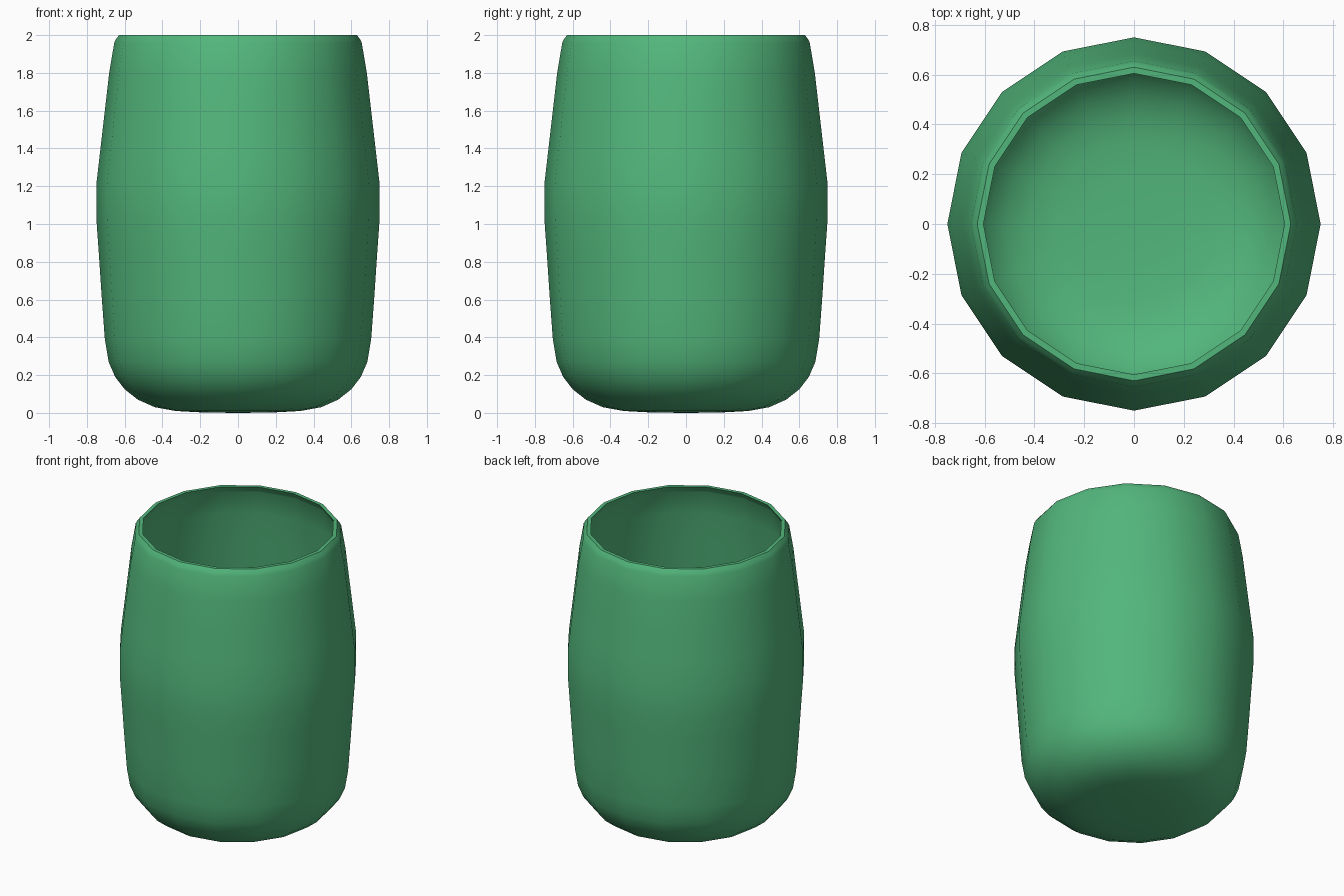
import bpy, bmesh, math
from mathutils import Vector

default = bpy.data.objects.get("Cube")
if default:
    bpy.data.objects.remove(default)

SIDES = 16
WALL = 0.025

# Green glaze
green = bpy.data.materials.new("green")
green.use_nodes = True
colour = (0.085, 0.47, 0.2, 1)
green.diffuse_color = colour
green.node_tree.nodes["Principled BSDF"].inputs["Base Color"].default_value = colour

# Outer profile (radius, height) from the base centre up to the lip
outer = [Vector(p) for p in (
    (0, 0), (0.18, 0.002), (0.33, 0.01), (0.44, 0.03), (0.53, 0.07), (0.6, 0.125),
    (0.65, 0.19), (0.685, 0.27), (0.705, 0.39), (0.722, 0.62), (0.738, 0.86),
    (0.75, 1.03), (0.75, 1.21), (0.727, 1.41), (0.705, 1.6), (0.682, 1.8),
    (0.655, 1.96), (0.645, 1.98), (0.63, 2.0))]

# Inner profile: the outer one moved inwards by the wall thickness
inner = [Vector((0, WALL))]
for before, here, after in zip(outer, outer[1:], outer[2:]):
    along = (after - before).normalized()
    inner.append(here + WALL * Vector((-along.y, along.x)))
inner.append(outer[-1] - Vector((WALL, 0)))
profile = outer + inner[::-1]

# Revolve the closed wall section into a vessel
bm = bmesh.new()
verts = [bm.verts.new((p.x, 0, p.y)) for p in profile]
edges = [bm.edges.new(pair) for pair in zip(verts, verts[1:])]
bmesh.ops.spin(bm, geom=verts + edges, cent=(0, 0, 0), axis=(0, 0, 1),
               angle=math.tau, steps=SIDES, use_merge=False)
bmesh.ops.remove_doubles(bm, verts=bm.verts, dist=0.0005)
bmesh.ops.recalc_face_normals(bm, faces=bm.faces)
mesh = bpy.data.meshes.new("cup_body")
bm.to_mesh(mesh)
bm.free()
mesh.materials.append(green)
cup = bpy.data.objects.new("cup_body", mesh)
bpy.context.collection.objects.link(cup)

# Smooth walls with a crisp lip
bpy.ops.object.select_all(action='DESELECT')
cup.select_set(True)
bpy.context.view_layer.objects.active = cup
bpy.ops.object.shade_smooth_by_angle(angle=math.radians(40))
